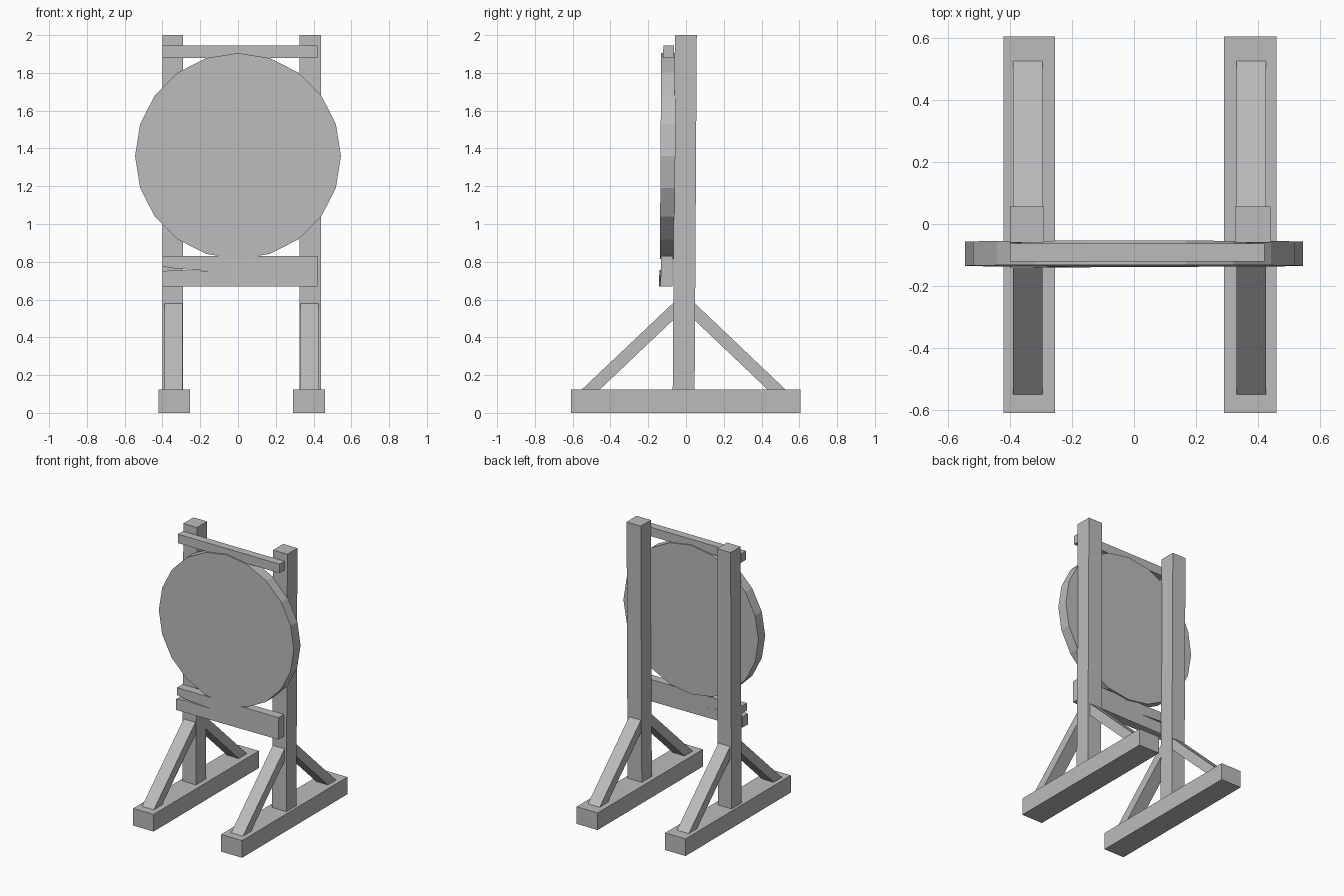
import bpy, bmesh, math
from mathutils import Vector

cube = bpy.data.objects.get("Cube")
if cube:
    bpy.data.objects.remove(cube, do_unlink=True)

grey = bpy.data.materials.new("plain_grey")
grey.use_nodes = True
colour = (0.5, 0.5, 0.5, 1)
grey.diffuse_color = colour
grey.node_tree.nodes["Principled BSDF"].inputs["Base Color"].default_value = colour

LEAN = 0.006  # backward slope of the uprights


def prism(name, profile, axis, lo, hi, lean=0.0):
    """Extrude a profile along x (y,z points) or y (x,z points)."""
    bm = bmesh.new()
    rings = []
    for d in (lo, hi):
        ring = []
        for a, z in profile:
            x, y = (d, a) if axis == "x" else (a, d)
            ring.append(bm.verts.new(Vector((x, y + lean * z, z))))
        rings.append(ring)
    bm.faces.new(rings[0])
    bm.faces.new(rings[1])
    n = len(profile)
    for i in range(n):
        j = (i + 1) % n
        bm.faces.new((rings[0][i], rings[0][j], rings[1][j], rings[1][i]))
    bmesh.ops.recalc_face_normals(bm, faces=bm.faces)
    mesh = bpy.data.meshes.new(name)
    bm.to_mesh(mesh)
    bm.free()
    mesh.materials.append(grey)
    obj = bpy.data.objects.new(name, mesh)
    bpy.context.collection.objects.link(obj)
    return obj


def rect(a0, a1, z0, z1):
    return [(a0, z0), (a1, z0), (a1, z1), (a0, z1)]


# Two side frames: foot beam, upright post and a pair of diagonal braces
sides = {
    "right": ((-0.42, -0.255), (-0.40, -0.29), (-0.39, -0.295)),
    "left": ((0.29, 0.46), (0.325, 0.44), (0.33, 0.425)),
}
for side, (foot, post, brace) in sides.items():
    prism(side + "_foot", rect(-0.61, 0.605, 0, 0.125), "x", *foot)
    prism(side + "_post", rect(-0.071, 0.045, 0.12, 2.0), "x", *post, lean=LEAN)
    for end, inner, outer in (("front", -0.07, -0.55), ("back", 0.047, 0.525)):
        toe = outer + math.copysign(0.095, -outer)
        shape = [(inner, 0.58), (outer, 0.125), (toe, 0.125), (inner, 0.49)]
        prism(f"{side}_{end}_brace", shape, "x", *brace)

# Twenty-sided round target
R, CZ = 0.545, 1.36
circle = [(R * math.cos(math.tau * i / 20), CZ + R * math.sin(math.tau * i / 20))
          for i in range(20)]
prism("round_target", circle, "y", -0.143, -0.065, lean=LEAN)

# Upper cross bar
prism("top_bar", rect(-0.40, 0.42, 1.88, 1.945), "y", -0.132, -0.074, lean=LEAN)

# Lower board, split at its right end
board = [(-0.40, 0.67), (0.42, 0.67), (0.42, 0.83), (-0.40, 0.83),
         (-0.40, 0.776), (-0.335, 0.764), (-0.12, 0.75),
         (-0.335, 0.757), (-0.40, 0.75)]
lower = prism("lower_board", board, "y", -0.138, -0.075, lean=LEAN)
# the strip below the split is pushed forward at its free end
for v in lower.data.vertices:
    if v.co.x < -0.3 and v.co.z < 0.76:
        v.co.y -= 0.008
